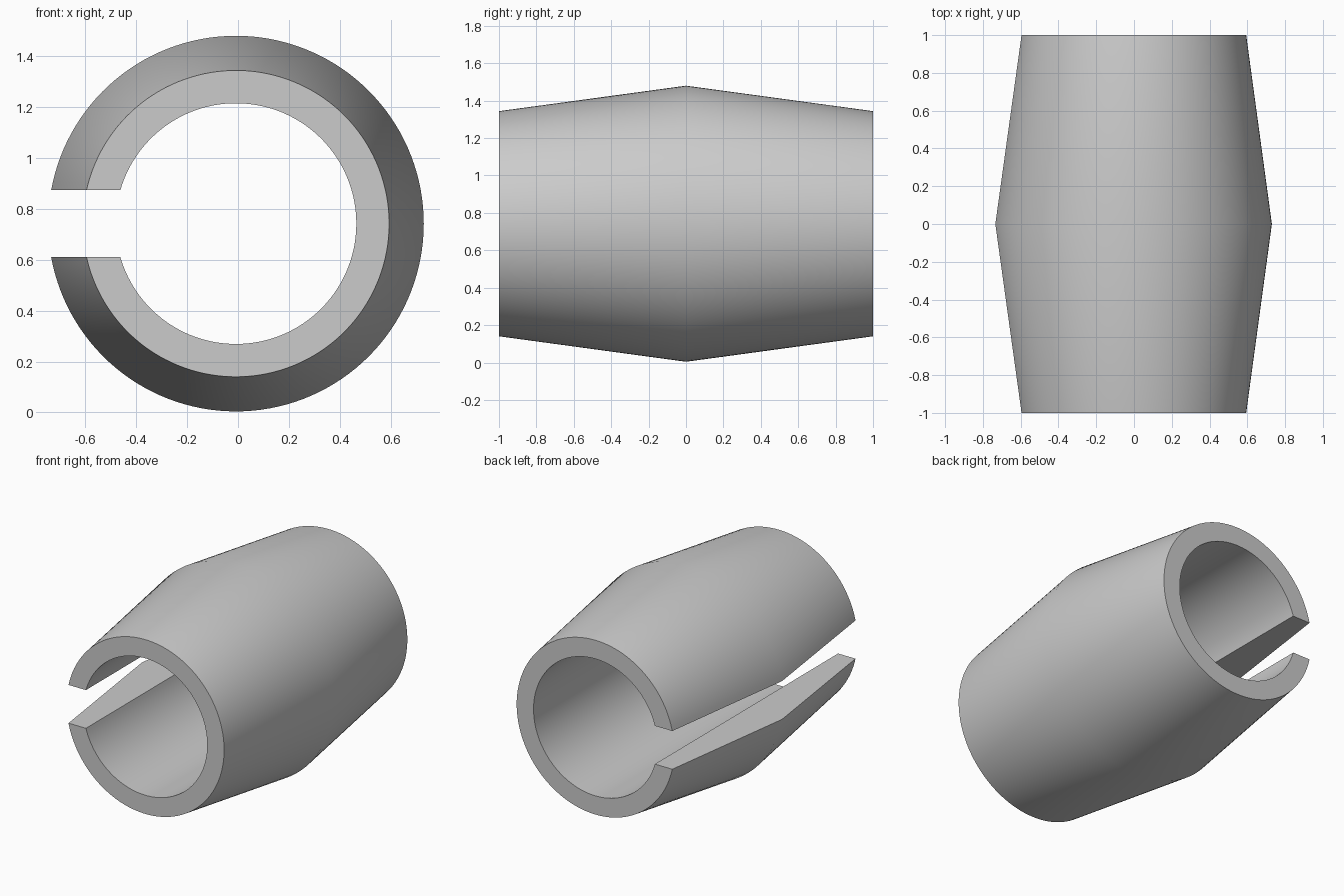
import bpy, bmesh, math

cube = bpy.data.objects.get("Cube")
if cube:
    bpy.data.objects.remove(cube, do_unlink=True)

CENTRE_X, CENTRE_Z = -0.008, 0.742
SLIT_HALF = 0.132
STEPS = 128
# Wall section as (y, radius): double-tapered outside, straight bore
PROFILE = [(-1, 0.602), (0, 0.738), (1, 0.602), (1, 0.473), (-1, 0.473)]

grey = bpy.data.materials.new("plain grey")
grey.use_nodes = True
colour = (0.6, 0.6, 0.6, 1)
grey.diffuse_color = colour
grey.node_tree.nodes["Principled BSDF"].inputs["Base Color"].default_value = colour

# Sweep the section around the y axis, stopping at the parallel slit walls
bm = bmesh.new()
sections = []
for i in range(STEPS + 1):
    t = 2 * i / STEPS - 1
    ring = []
    for y, r in PROFILE:
        a = t * (math.pi - math.asin(SLIT_HALF / r))
        ring.append(bm.verts.new((CENTRE_X + r * math.cos(a), y,
                                  CENTRE_Z + r * math.sin(a))))
    sections.append(ring)

n = len(PROFILE)
for a, b in zip(sections, sections[1:]):
    for j in range(n):
        k = (j + 1) % n
        bm.faces.new((a[j], a[k], b[k], b[j]))

# Flat slit walls
bm.faces.new(sections[0])
bm.faces.new(sections[-1])
bmesh.ops.recalc_face_normals(bm, faces=bm.faces[:])

mesh = bpy.data.meshes.new("split_sleeve")
bm.to_mesh(mesh)
bm.free()
mesh.materials.append(grey)
sleeve = bpy.data.objects.new("split_sleeve", mesh)
bpy.context.collection.objects.link(sleeve)

bpy.ops.object.select_all(action="DESELECT")
sleeve.select_set(True)
bpy.context.view_layer.objects.active = sleeve
bpy.ops.object.shade_smooth_by_angle(angle=math.radians(30))
